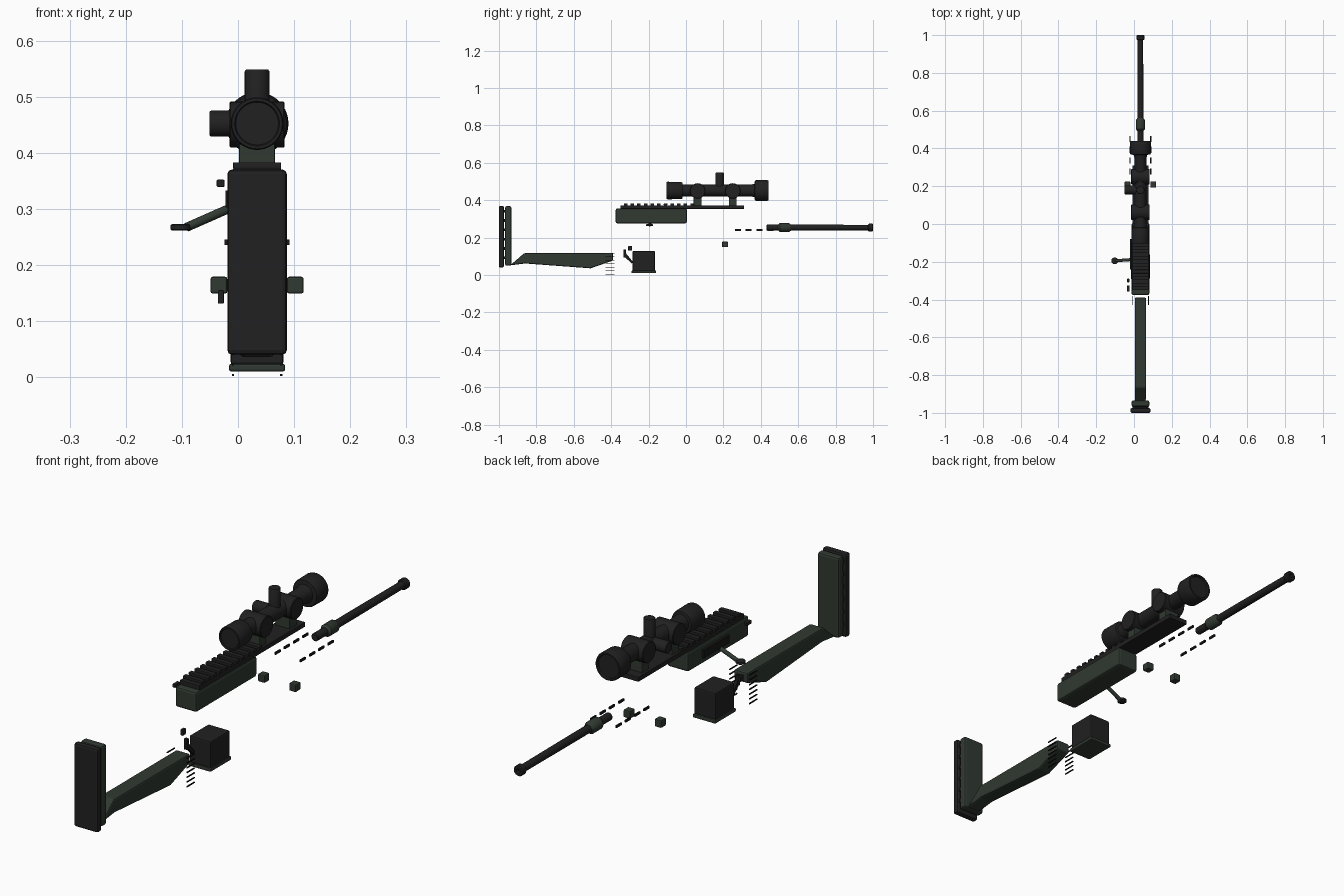
import bpy, bmesh, math
from mathutils import Vector

if "Cube" in bpy.data.objects:
    bpy.data.objects.remove(bpy.data.objects["Cube"])

CX = 0.034          # centre line of the whole layout
SZ = 0.452          # scope axis height
BZ = 0.254          # barrel axis height


def material(name, rgb):
    m = bpy.data.materials.new(name)
    m.diffuse_color = (*rgb, 1)
    m.use_nodes = True
    m.node_tree.nodes["Principled BSDF"].inputs["Base Color"].default_value = m.diffuse_color
    return m


BLACK = material("matte black", (0.015, 0.015, 0.015))
DARK = material("deep black", (0.009, 0.009, 0.009))
GREEN = material("dark olive", (0.030, 0.041, 0.031))


def finish(name, bm, mat, bevel=0, smooth=False):
    bmesh.ops.recalc_face_normals(bm, faces=bm.faces)
    me = bpy.data.meshes.new(name)
    bm.to_mesh(me)
    bm.free()
    ob = bpy.data.objects.new(name, me)
    bpy.context.collection.objects.link(ob)
    me.materials.append(mat)
    if bevel:
        mod = ob.modifiers.new("bevel", 'BEVEL')
        mod.width, mod.segments = bevel, 2
    if smooth:
        bpy.ops.object.select_all(action='DESELECT')
        bpy.context.view_layer.objects.active = ob
        ob.select_set(True)
        bpy.ops.object.shade_smooth_by_angle(angle=math.radians(35))
    return ob


def box(name, x, y, z, mat, bevel=0):
    """Box from (min, max) ranges."""
    bm = bmesh.new()
    bmesh.ops.create_cube(bm, size=1)
    for v in bm.verts:
        v.co = Vector([r[0] + (c + 0.5) * (r[1] - r[0]) for r, c in zip((x, y, z), v.co)])
    return finish(name, bm, mat, bevel)


def turned(name, base, axis, profile, mat, n=32):
    """Closed round part: profile of (distance along axis, radius)."""
    bm = bmesh.new()
    q = Vector(axis).to_track_quat('Z', 'Y')
    rings = [[bm.verts.new(Vector(base) + q @ Vector((r * math.cos(2 * math.pi * i / n),
              r * math.sin(2 * math.pi * i / n), d))) for i in range(n)] for d, r in profile]
    for a, b in zip(rings, rings[1:]):
        for i in range(n):
            j = (i + 1) % n
            bm.faces.new((a[i], a[j], b[j], b[i]))
    bm.faces.new(rings[0])
    bm.faces.new(rings[-1])
    return finish(name, bm, mat, smooth=True)


def rod(name, a, b, r, mat, n=20):
    d = Vector(b) - Vector(a)
    return turned(name, a, d, [(0, r), (d.length, r)], mat, n)


def side_profile(name, pts, half, mat, bevel=0):
    """Side outline (y, z) extruded across the width."""
    bm = bmesh.new()
    f = bm.faces.new([bm.verts.new((CX - half, y, z)) for y, z in pts])
    ext = bmesh.ops.extrude_face_region(bm, geom=[f])
    moved = [v for v in ext["geom"] if isinstance(v, bmesh.types.BMVert)]
    bmesh.ops.translate(bm, vec=(2 * half, 0, 0), verts=moved)
    return finish(name, bm, mat, bevel)


def mid(half):
    return (CX - half, CX + half)


# Shoulder pad, its backing plate and the spacers between
box("butt_pad", mid(0.053), (-1.0, -0.974), (0.04, 0.37), BLACK, 0.008)
box("butt_plate", mid(0.047), (-0.967, -0.934), (0.05, 0.368), GREEN, 0.008)
for i in range(6):
    z = 0.085 + i * 0.05
    box(f"pad_spacer_{i + 1}", mid(0.043), (-0.976, -0.965), (z, z + 0.014), DARK)

# Stock
side_profile("stock", [(-0.94, 0.052), (-0.865, 0.117), (-0.39, 0.117), (-0.39, 0.078),
                       (-0.51, 0.036), (-0.86, 0.062)], 0.030, GREEN, 0.006)

# Thin grip ribs on both sides
for side, x in (("left", -0.009), ("right", 0.077)):
    for i in range(7):
        z = 0.002 + i * 0.0187
        box(f"grip_rib_{side}_{i + 1}", (x - 0.002, x + 0.002), (-0.43, -0.382),
            (z, z + 0.004), DARK)

# Trigger and small controls
side = side_profile("trigger", [(-0.334, 0.137), (-0.322, 0.137), (-0.320, 0.115),
                                (-0.283, 0.070), (-0.291, 0.062), (-0.325, 0.095),
                                (-0.334, 0.095)], 0.006, DARK)
side.location.x = -0.03
box("safety_button", (-0.036, -0.025), (-0.309, -0.289), (0.131, 0.155), BLACK, 0.002)
box("bolt_release", (-0.038, -0.024), (-0.357, -0.325), (0.339, 0.352), BLACK, 0.002)

# Magazine
box("magazine", mid(0.047), (-0.286, -0.166), (0.022, 0.128), BLACK, 0.005)
box("magazine_base", mid(0.050), (-0.291, -0.160), (0.010, 0.024), GREEN, 0.004)

# Receiver with ejection port plate
box("receiver", mid(0.047), (-0.376, 0.005), (0.276, 0.356), GREEN, 0.009)
box("ejection_port", (-0.022, -0.012), (-0.24, -0.08), (0.302, 0.333), DARK)

# Bolt handle and flat knob
rod("bolt_arm", (-0.008, -0.188, 0.304), (-0.092, -0.194, 0.267), 0.008, GREEN)
turned("bolt_knob", (-0.102, -0.195, 0.261), (0, 0, 1),
       [(0, 0.015), (0.002, 0.018), (0.010, 0.018), (0.012, 0.015)], BLACK)

# Top rail with cross slots
box("rail", mid(0.043), (-0.35, 0.31), (0.354, 0.373), BLACK, 0.002)
for i in range(11):
    y = -0.332 + i * 0.0355
    box(f"rail_tooth_{i + 1}", mid(0.043), (y, y + 0.019), (0.372, 0.383), BLACK, 0.002)

# Scope: one turned body from eyepiece to objective
turned("scope_body", (CX, 0, SZ), (0, 1, 0),
       [(-0.100, 0.038), (-0.104, 0.040), (-0.104, 0.045), (-0.098, 0.047), (-0.028, 0.046),
        (-0.020, 0.043), (-0.018, 0.033), (0.02, 0.031), (0.345, 0.031), (0.366, 0.036),
        (0.368, 0.052), (0.374, 0.055), (0.432, 0.056), (0.440, 0.053), (0.440, 0.047),
        (0.432, 0.045)], BLACK, 40)

# Cross-wise ring clamps on olive mounts
for i, y in enumerate((0.062, 0.25)):
    turned(f"scope_ring_{i + 1}", (CX - 0.049, y, SZ - 0.002), (1, 0, 0),
           [(0, 0.039), (0.002, 0.041), (0.096, 0.041), (0.098, 0.039)], BLACK)
    box(f"scope_mount_{i + 1}", mid(0.032), (y - 0.021, y + 0.021), (0.37, 0.43), GREEN, 0.002)

# Adjustment turrets
turned("top_turret", (CX, 0.18, SZ), (0, 0, 1),
       [(0, 0.022), (0.093, 0.022), (0.096, 0.020)], BLACK)
turned("side_turret", (CX, 0.18, SZ), (-1, 0, 0),
       [(0, 0.023), (0.082, 0.023), (0.085, 0.021)], BLACK)

# Barrel, olive collar and muzzle
turned("barrel", (CX, 0, BZ), (0, 1, 0),
       [(0.43, 0.013), (0.433, 0.0155), (0.70, 0.0155), (0.98, 0.0145)], BLACK)
turned("barrel_collar", (CX, 0, BZ), (0, 1, 0),
       [(0.492, 0.016), (0.502, 0.024), (0.55, 0.024), (0.562, 0.016)], GREEN)
turned("muzzle", (CX, 0, BZ), (0, 1, 0),
       [(0.974, 0.017), (0.978, 0.021), (0.996, 0.021), (1.0, 0.018), (1.0, 0.009),
        (0.985, 0.009)], BLACK)

# Fore-end vents (floating dashes) and the two hinge blocks
for side, x, bx in (("left", -0.021, -0.034), ("right", 0.089, 0.102)):
    for i in range(4):
        y = 0.261 + i * 0.058
        box(f"vent_{side}_{i + 1}", (x - 0.003, x + 0.003), (y, y + 0.032), (0.236, 0.245), DARK)
    box(f"hinge_block_{side}", (bx - 0.015, bx + 0.015), (0.193, 0.225), (0.149, 0.179),
        GREEN, 0.004)
